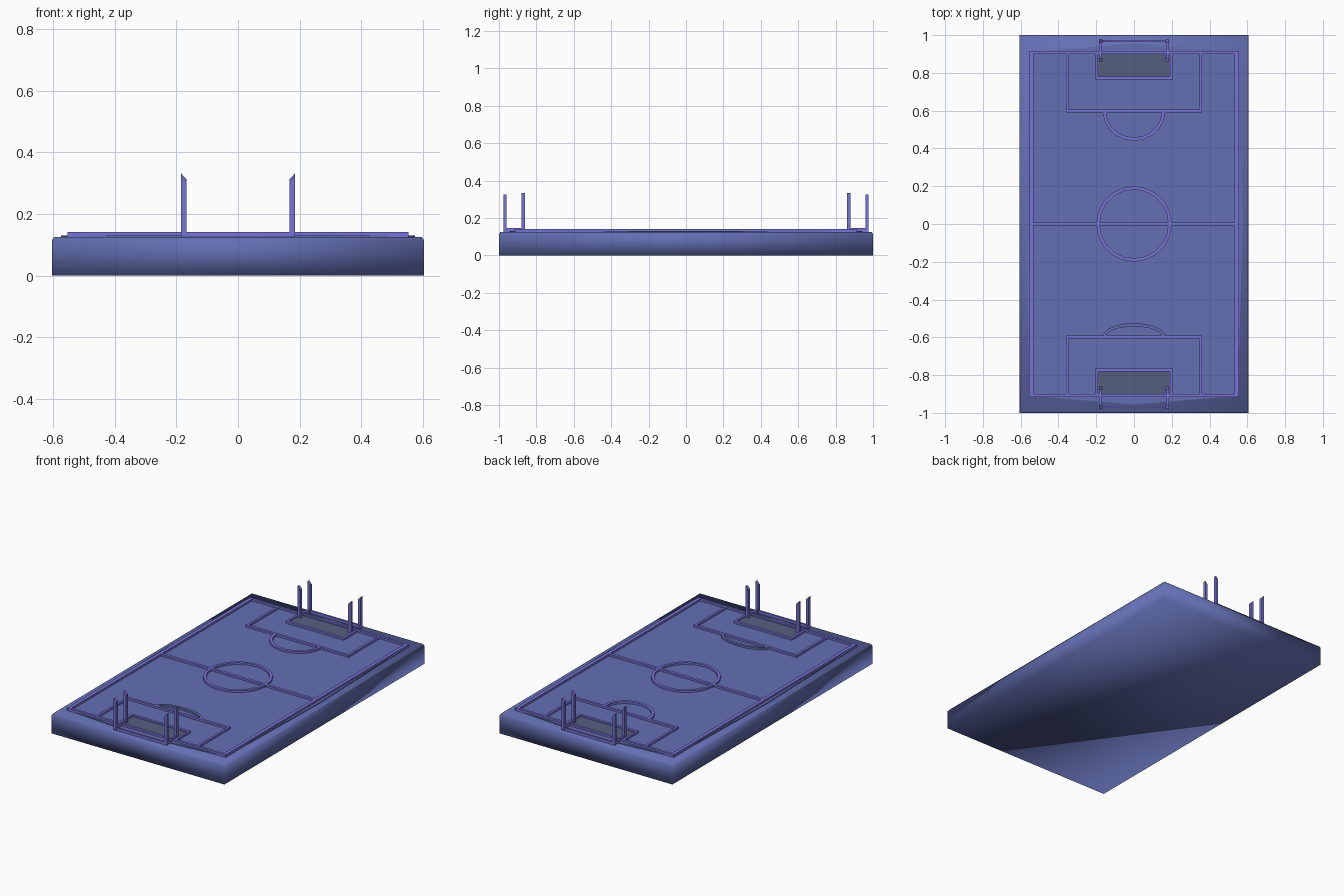
import bpy, bmesh, math

if "Cube" in bpy.data.objects:
    bpy.data.objects.remove(bpy.data.objects["Cube"])


def material(name, rgb):
    m = bpy.data.materials.new(name)
    m.diffuse_color = (*rgb, 1)
    m.use_nodes = True
    m.node_tree.nodes["Principled BSDF"].inputs["Base Color"].default_value = m.diffuse_color
    return m


BLUE = material("slate blue", (0.125, 0.16, 0.45))
VIOLET = material("violet line", (0.19, 0.175, 0.68))
GREY = material("grey blue", (0.09, 0.115, 0.22))


def finish(bm, name, mat, smooth=False):
    bmesh.ops.recalc_face_normals(bm, faces=bm.faces)
    me = bpy.data.meshes.new(name)
    for f in bm.faces:
        f.smooth = smooth
    bm.to_mesh(me)
    bm.free()
    me.materials.append(mat)
    ob = bpy.data.objects.new(name, me)
    bpy.context.collection.objects.link(ob)
    return ob


def add_box(bm, x0, x1, y0, y1, z0, z1):
    v = bmesh.ops.create_cube(bm, size=1)["verts"]
    for p in v:
        p.co = ((x0 + x1) / 2 + p.co.x * (x1 - x0),
                (y0 + y1) / 2 + p.co.y * (y1 - y0),
                (z0 + z1) / 2 + p.co.z * (z1 - z0))
    return v


def add_prism(bm, pts, z0, z1):
    f = bm.faces.new([bm.verts.new((x, y, z0)) for x, y in pts])
    r = bmesh.ops.extrude_face_region(bm, geom=[f])
    for v in r["geom"]:
        if isinstance(v, bmesh.types.BMVert):
            v.co.z = z1


Z0, Z1 = 0.122, 0.142      # bottom and top of the raised markings


def add_arc(bm, cy, rx, ry, w, a0, a1, n):
    # curved strip of short quads, extruded to marking height
    for i in range(n):
        a, b = (a0 + (a1 - a0) * k / n for k in (i, i + 1))
        pts = [(math.cos(t) * (rx - d), cy + math.sin(t) * (ry - d))
               for t, d in ((a, 0), (b, 0), (b, w), (a, w))]
        add_prism(bm, pts, Z0, Z1)


# Slab: block with a small chamfered upper rim
bm = bmesh.new()
add_box(bm, -0.605, 0.605, -1, 1, 0, 0.114)
top = max(bm.faces, key=lambda f: f.calc_center_median().z)
r = bmesh.ops.extrude_face_region(bm, geom=[top])
bmesh.ops.delete(bm, geom=[top], context='FACES_ONLY')
for v in r["geom"]:
    if isinstance(v, bmesh.types.BMVert):
        v.co.z = 0.125
        v.co.x *= 0.988
        v.co.y *= 0.993
slab = finish(bm, "slab", BLUE, True)

# Pitch: slightly bulging thin sheet
bm = bmesh.new()
add_prism(bm, [(-0.55, -0.91), (0, -0.955), (0.55, -0.91), (0.575, 0),
               (0.55, 0.91), (0, 0.955), (-0.55, 0.91), (-0.575, 0)], 0.12, 0.13)
finish(bm, "pitch", BLUE)

# Boundary, halfway line and centre circle
bm = bmesh.new()
for s in (-1, 1):
    add_box(bm, *sorted((s * 0.555, s * 0.533)), -0.915, 0.915, Z0, Z1)
    add_box(bm, -0.533, 0.533, *sorted((s * 0.915, s * 0.9)), Z0, Z1)
add_box(bm, -0.533, 0.533, -0.009, 0.009, Z0, Z1)
finish(bm, "boundary_lines", VIOLET)
bm = bmesh.new()
add_arc(bm, 0, 0.2, 0.2, 0.018, 0, 2 * math.pi, 20)
finish(bm, "centre_circle", VIOLET)


for s, end in ((1, "back"), (-1, "front")):
    # Penalty box and goal area outlines
    bm = bmesh.new()
    for hw, y in ((0.36, 0.59), (0.205, 0.765)):
        add_box(bm, -hw, hw, *sorted((s * y, s * (y + 0.016))), Z0, Z1)
        for sx in (-1, 1):
            add_box(bm, *sorted((sx * hw, sx * (hw - 0.014))),
                    *sorted((s * y, s * 0.905)), Z0, Z1)
    finish(bm, end + "_penalty_lines", VIOLET)

    # Grey panel inside the goal area
    bm = bmesh.new()
    add_box(bm, -0.19, 0.19, *sorted((s * 0.781, s * 0.9)), 0.128, 0.134)
    finish(bm, end + "_goal_area", GREY)

    # Penalty arc, shallower at the front end
    bm = bmesh.new()
    depth = 0.155 if s > 0 else 0.07
    a0 = math.pi if s > 0 else 0
    add_arc(bm, s * 0.595, 0.165, depth, 0.018, a0, a0 + math.pi, 10)
    finish(bm, end + "_penalty_arc", VIOLET if s > 0 else BLUE)

    # Goal: four upright posts with slanted tops, joined by ground rails
    bm = bmesh.new()
    for sx in (-1, 1):
        for y, h in ((0.87, 0.333), (0.968, 0.325)):
            v = add_box(bm, *sorted((sx * 0.168, sx * 0.186)),
                        s * y - 0.009, s * y + 0.009, 0.125, h)
            for p in v:
                if p.co.z > 0.3 and abs(p.co.x) < 0.175:
                    p.co.z -= 0.02
        add_box(bm, *sorted((sx * 0.172, sx * 0.184)),
                *sorted((s * 0.87, s * 0.97)), 0.125, 0.146)
    add_box(bm, -0.18, 0.18, *sorted((s * 0.963, s * 0.975)), 0.125, 0.142)
    finish(bm, end + "_goal", VIOLET)
